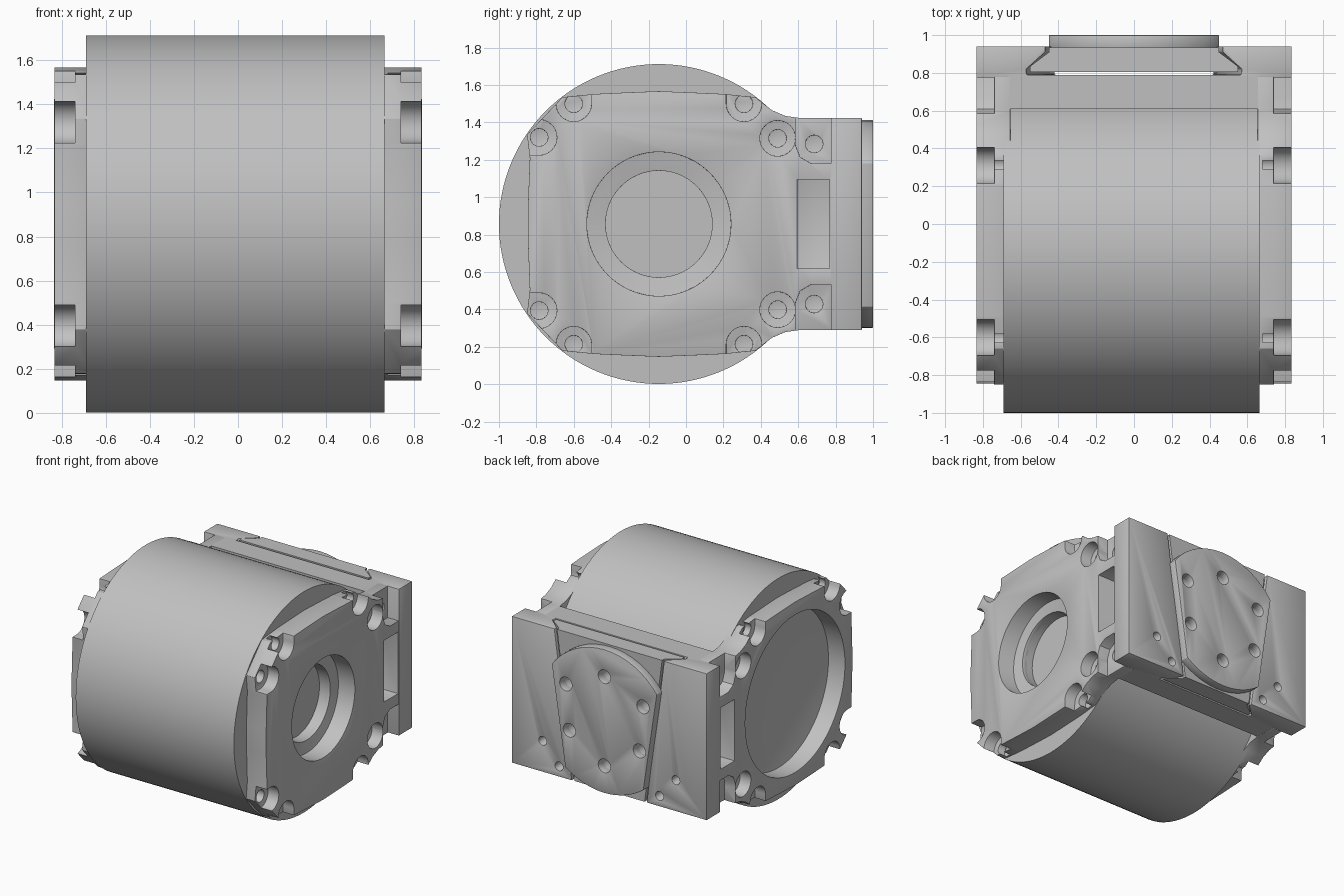
import bpy, bmesh, math
from mathutils import Vector

if "Cube" in bpy.data.objects:
    bpy.data.objects.remove(bpy.data.objects["Cube"], do_unlink=True)

CY, CZ = -0.145, 0.857          # drum axis
BACK_TOP, BACK_LOW = 1.425, 0.29

metal = bpy.data.materials.new("plain grey metal")
metal.use_nodes = True
GREY = (0.53, 0.53, 0.53, 1)
metal.diffuse_color = GREY
metal.node_tree.nodes["Principled BSDF"].inputs["Base Color"].default_value = GREY


def loft(name, start, end):
    """Solid between two matching loops of 3D points."""
    bm = bmesh.new()
    a = [bm.verts.new(p) for p in start]
    b = [bm.verts.new(p) for p in end]
    bm.faces.new(a)
    bm.faces.new(b[::-1])
    for i in range(len(a)):
        j = (i + 1) % len(a)
        bm.faces.new((a[j], a[i], b[i], b[j]))
    bmesh.ops.recalc_face_normals(bm, faces=bm.faces)
    mesh = bpy.data.meshes.new(name)
    bm.to_mesh(mesh)
    bm.free()
    mesh.materials.append(metal)
    obj = bpy.data.objects.new(name, mesh)
    bpy.context.collection.objects.link(obj)
    return obj


def prism_x(name, yz, x0, x1):
    return loft(name, [(x0, y, z) for y, z in yz], [(x1, y, z) for y, z in yz])


def prism_y(name, xz, y0, y1):
    return loft(name, [(x, y0, z) for x, z in xz], [(x, y1, z) for x, z in xz])


def rect(u0, u1, v0, v1):
    return [(u0, v0), (u1, v0), (u1, v1), (u0, v1)]


def circle(u, v, r, n=32):
    return [(u + r * math.cos(math.tau * i / n), v + r * math.sin(math.tau * i / n)) for i in range(n)]


def slot(u, v, r, du, dv, length=0.3, n=12):
    """Round-bottomed U that opens in the direction (du, dv)."""
    a = math.atan2(dv, du) + math.pi / 2
    arc = [(u + r * math.cos(a + math.pi * i / n), v + r * math.sin(a + math.pi * i / n)) for i in range(n + 1)]
    return arc + [(p[0] + du * length, p[1] + dv * length) for p in (arc[-1], arc[0])]


def apply(obj, mod):
    bpy.context.view_layer.objects.active = obj
    bpy.ops.object.modifier_apply(modifier=mod.name)


def cut(obj, cutter):
    mod = obj.modifiers.new("cut", 'BOOLEAN')
    mod.operation, mod.solver, mod.object = 'DIFFERENCE', 'EXACT', cutter
    apply(obj, mod)
    bpy.data.objects.remove(cutter, do_unlink=True)


def finish(obj, width=0.0):
    bpy.ops.object.select_all(action='DESELECT')
    obj.select_set(True)
    bpy.context.view_layer.objects.active = obj
    if width:
        mod = obj.modifiers.new("edge", 'BEVEL')
        mod.width, mod.segments, mod.angle_limit = width, 2, math.radians(40)
        apply(obj, mod)
    bpy.ops.object.shade_smooth_by_angle(angle=math.radians(30))


def flip(z):
    return 2 * CZ - z


# Motor drum
drum = prism_x("drum", circle(CY, CZ, 0.855, 128), -0.69, 0.665)
cut(drum, prism_x("cutter", circle(CY, CZ, 0.285, 64), 0.6, 0.8))
finish(drum)

# Outline of the end caps, upper half from back to front, then mirrored down
half = [(0.78, BACK_TOP), (0.6, BACK_TOP), (0.53, 1.435), (0.46, 1.465), (0.37, 1.535),
        (0.205, 1.552), (0.03, 1.56), (CY, 1.567), (-0.32, 1.56), (-0.49, 1.552),
        (-0.66, 1.535), (-0.85, 1.335), (-0.835, 1.21), (-0.845, 0.95)]
outline = half + [(y, flip(z)) for y, z in reversed(half)]

# Screw positions: y, z, opening direction of the recess
screws = [(-0.6, 1.5, 0, 1), (-0.785, 1.32, -1, 0), (0.31, 1.5, 0, 1)]


def end_cap(name, side):
    inner, floor, outer = 0.655 * side, 0.74 * side, 0.833 * side
    over = 0.95 * side
    cap = prism_x(name, outline, inner, outer)
    for up in (True, False):
        def m(z):
            return z if up else flip(z)
        d = 1 if up else -1
        # open screw recesses, closed round recess and corner recess by the plate
        for y, z, dy, dz in screws:
            cut(cap, prism_x("cutter", slot(y, m(z), 0.095, dy, dz * d), floor, over))
        cut(cap, prism_x("cutter", circle(0.49, m(1.315), 0.095), floor, over))
        corner = [(0.585, 1.6), (0.585, 1.28), (0.61, 1.215), (0.67, 1.18), (0.9, 1.18), (0.9, 1.6)]
        cut(cap, prism_x("cutter", [(y, m(z)) for y, z in corner], floor, over))
    # square notch beside the mounting plate
    cut(cap, prism_x("cutter", rect(0.595, 0.768, flip(1.095), 1.095), 0.69 * side, over))
    # central bore
    bore = 0.385 if side > 0 else 0.61
    cut(cap, prism_x("cutter", circle(CY, CZ, bore, 96), 0.692 * side, over))
    if side > 0:
        cut(cap, prism_x("cutter", circle(CY, CZ, 0.285, 64), 0.5, over))
    # screw holes
    for y, z in [s[:2] for s in screws] + [(0.49, 1.315), (0.685, 1.285)]:
        for zz in (z, flip(z)):
            cut(cap, prism_x("cutter", circle(y, zz, 0.047, 24), 0.68 * side, over))
    finish(cap, 0.008)


end_cap("left_end_cap", 1)
end_cap("right_end_cap", -1)

# Bridge between drum and mounting plate
finish(prism_x("bridge_block", rect(0.61, 0.785, BACK_LOW, BACK_TOP), -0.665, 0.66))


def dovetail(name, y0, y1, z_low, z_top, grow):
    """Tapered dovetail: wider at the front and at the top."""
    def ring(z):
        w = 0.30 + 0.15 * (z - BACK_LOW) / (BACK_TOP - BACK_LOW) + grow
        ym = y0 + 0.03
        return [(-w - 0.1, y0, z), (w + 0.1, y0, z), (w + 0.1, ym, z), (w, 0.91, z),
                (w, y1, z), (-w, y1, z), (-w, 0.91, z), (-w - 0.1, ym, z)]
    return loft(name, ring(z_low), ring(z_top))


# Mounting plate with dovetail channel and small holes
plate = prism_y("mounting_plate", rect(-0.835, 0.835, BACK_LOW, BACK_TOP), 0.775, 0.94)
cut(plate, dovetail("cutter", 0.79, 1.1, 0.1, 1.6, 0.02))
for x, z in [(0.57, 0.53), (0.43, 0.37)]:
    for s in (-1, 1):
        cut(plate, prism_y("cutter", circle(x * s, z, 0.033, 20), 0.85, 1.1))
finish(plate, 0.008)

# Sliding dovetail and its round flange with straight tapered sides
slide = dovetail("dovetail_slide", 0.805, 0.935, BACK_LOW, BACK_TOP, 0)
R, SIDES = 0.555, 16
a_top, a_low = math.acos(0.45 / R), math.acos(0.335 / R)


def arc(a0, a1, r):
    return [(r * math.cos(a0 + (a1 - a0) * i / SIDES), CZ + r * math.sin(a0 + (a1 - a0) * i / SIDES))
            for i in range(SIDES + 1)]


shape = arc(a_top, math.pi - a_top, R) + arc(math.pi + a_low, math.tau - a_low, R)
flange = prism_y("round_flange", shape, 0.93, 1.0)
bolts = [(0, 0.345), (0, -0.345)] + [(s * x, z) for s in (-1, 1) for x, z in ((0.33, 0.2), (0.3, -0.15))]
for x, z in bolts:
    for part in (slide, flange):
        cut(part, prism_y("cutter", circle(x, CZ + z, 0.052, 24), 0.87, 1.1))
finish(slide)
finish(flange, 0.012)
